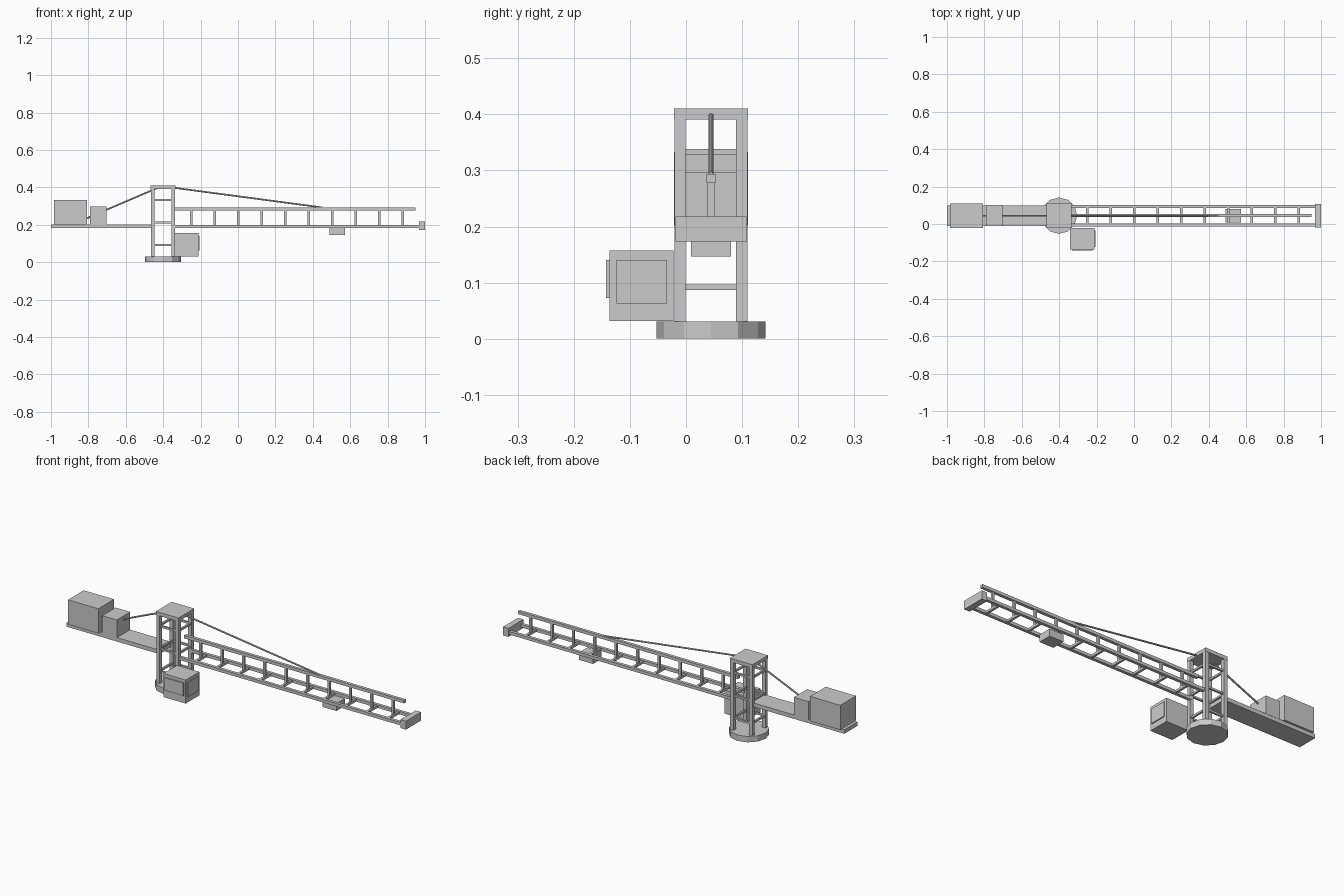
import bpy, bmesh, math
from mathutils import Vector, Matrix

if "Cube" in bpy.data.objects:
    bpy.data.objects.remove(bpy.data.objects["Cube"])

CX, CY = -0.401, 0.0445   # tower axis


def add_box(bm, x0, x1, y0, y1, z0, z1):
    m = Matrix.Translation(((x0 + x1) / 2, (y0 + y1) / 2, (z0 + z1) / 2)) @ \
        Matrix.Diagonal((x1 - x0, y1 - y0, z1 - z0, 1))
    bmesh.ops.create_cube(bm, size=1, matrix=m)


def boxes(name, items):
    """One object made of several axis-aligned boxes."""
    bm = bmesh.new()
    for b in items:
        add_box(bm, *b)
    me = bpy.data.meshes.new(name)
    bm.to_mesh(me)
    bm.free()
    ob = bpy.data.objects.new(name, me)
    bpy.context.collection.objects.link(ob)
    return ob


def rod(name, a, b, radius, sides=8):
    a, b = Vector(a), Vector(b)
    d = b - a
    bpy.ops.mesh.primitive_cylinder_add(vertices=sides, radius=radius, depth=d.length,
                                        location=(a + b) / 2,
                                        rotation=d.to_track_quat('Z', 'Y').to_euler())
    bpy.context.object.name = name


# round base
bpy.ops.mesh.primitive_cylinder_add(vertices=12, radius=0.097, depth=0.031,
                                    location=(CX, CY, 0.0155), rotation=(0, 0, math.pi / 6))
bpy.context.object.name = "base_disc"

# tower: four legs, three rings of rungs, cap
L, h = 0.055, 0.01
boxes("tower_legs", [(CX + sx * L - h, CX + sx * L + h, CY + sy * L - h, CY + sy * L + h, 0.03, 0.392)
                     for sx in (-1, 1) for sy in (-1, 1)])
rungs = []
r = 0.005
for z in (0.092, 0.2125, 0.333):
    for s in (-1, 1):
        rungs.append((CX - L, CX + L, CY + s * L - r, CY + s * L + r, z - r, z + r))
        rungs.append((CX + s * L - r, CX + s * L + r, CY - L, CY + L, z - r, z + r))
boxes("tower_rungs", rungs)
boxes("tower_cap", [(CX - 0.066, CX + 0.066, CY - 0.066, CY + 0.066, 0.391, 0.41)])

# jib: two lower chords, one upper chord, posts and cross bars
boxes("jib_lower_chords", [(-0.342, 0.97, CY + s * 0.05 - 0.008, CY + s * 0.05 + 0.008, 0.184, 0.2)
                           for s in (-1, 1)])
boxes("jib_upper_chord", [(-0.342, 0.95, CY - 0.008, CY + 0.008, 0.278, 0.294)])
xs = [-0.25 + i * 0.1257 for i in range(10)]
boxes("jib_posts", [(x - 0.006, x + 0.006, CY - 0.006, CY + 0.006, 0.19, 0.28) for x in xs])
boxes("jib_cross_bars", [(x - 0.006, x + 0.006, CY - 0.05, CY + 0.05, 0.186, 0.198) for x in xs])
boxes("jib_tip", [(0.968, 1.0, CY - 0.063, CY + 0.063, 0.173, 0.218)])
boxes("trolley", [(0.49, 0.572, CY - 0.036, CY + 0.036, 0.147, 0.186)])

# counter jib with weight and winch
boxes("counter_jib", [(-1.0, -0.455, CY - 0.055, CY + 0.055, 0.182, 0.203)])
boxes("counterweight", [(-0.984, -0.806, CY - 0.066, CY + 0.066, 0.202, 0.333)])
boxes("winch_housing", [(-0.79, -0.704, CY - 0.056, CY + 0.056, 0.202, 0.297)])

# tie cables
rod("front_tie", (-0.37, CY, 0.402), (0.45, CY, 0.293), 0.0045)
rod("rear_tie", (-0.42, CY, 0.402), (-0.812, CY, 0.234), 0.0045)

# operator cabin with raised window panels
boxes("cabin", [(-0.343, -0.212, -0.136, -0.022, 0.032, 0.157)])
boxes("cabin_front_window", [(-0.331, -0.222, -0.143, -0.134, 0.073, 0.14)])
boxes("cabin_side_window", [(-0.214, -0.207, -0.124, -0.034, 0.063, 0.14)])
